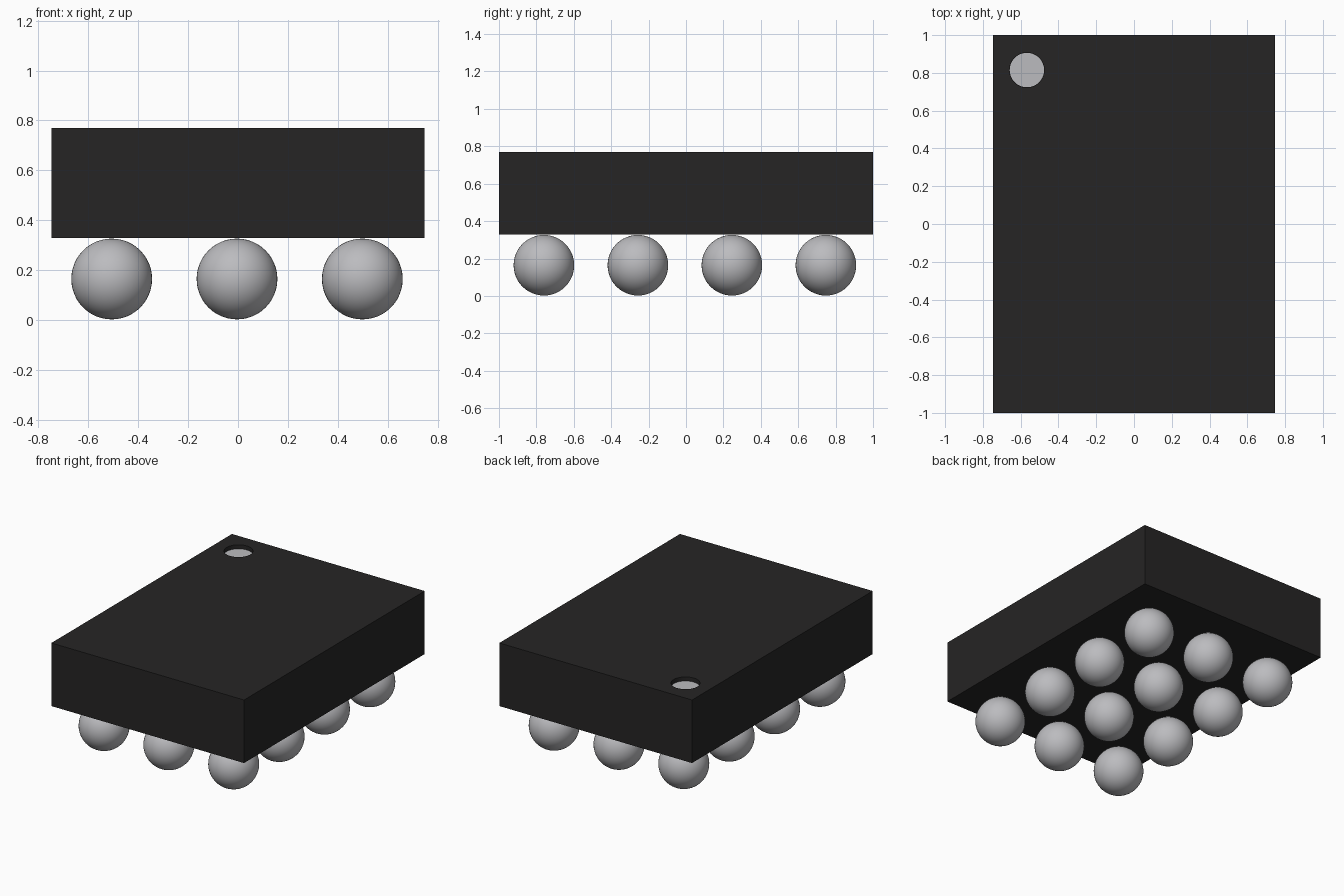
import bpy, math

if "Cube" in bpy.data.objects:
    bpy.data.objects.remove(bpy.data.objects["Cube"])

def material(name, rgb):
    m = bpy.data.materials.new(name)
    m.diffuse_color = (*rgb, 1)
    m.use_nodes = True
    m.node_tree.nodes["Principled BSDF"].inputs["Base Color"].default_value = m.diffuse_color
    return m

black = material("black_plastic", (0.019, 0.018, 0.018))
silver = material("silver_solder", (0.50, 0.50, 0.52))
HX, BOTTOM, TOP = 0.747, 0.328, 0.77
DOT = (-0.567, 0.815)
DOT_R, DOT_DEPTH = 0.092, 0.03

def cylinder(name, r, z0, z1):
    bpy.ops.mesh.primitive_cylinder_add(vertices=64, radius=r, depth=z1 - z0,
                                        location=(*DOT, (z0 + z1) / 2))
    o = bpy.context.object
    o.name = name
    return o

# package body with a round recess in one corner
bpy.ops.mesh.primitive_cube_add(size=1, location=(0, 0, (BOTTOM + TOP) / 2))
body = bpy.context.object
body.name = "package_body"
body.scale = (2 * HX, 2, TOP - BOTTOM)
bpy.ops.object.transform_apply(location=False, rotation=False, scale=True)
body.data.materials.append(black)

cutter = cylinder("recess_cutter", DOT_R, TOP - DOT_DEPTH, TOP + 0.1)
cutter.data.materials.append(black)
mod = body.modifiers.new("recess", 'BOOLEAN')
mod.operation = 'DIFFERENCE'
mod.solver = 'EXACT'
mod.object = cutter
bpy.context.view_layer.objects.active = body
bpy.ops.object.modifier_apply(modifier=mod.name)
bpy.data.objects.remove(cutter)

# pale marker disc on the recess floor
disc = cylinder("marker_disc", DOT_R - 0.001, TOP - DOT_DEPTH - 0.004, TOP - DOT_DEPTH + 0.002)
disc.data.materials.append(silver)

# solder balls, 3 x 4 grid
PITCH, R = 0.5025, 0.162
for i in range(3):
    for j in range(4):
        bpy.ops.mesh.primitive_uv_sphere_add(
            segments=48, ring_count=24, radius=R,
            location=((i - 1) * PITCH - 0.004, (j - 1.5) * PITCH - 0.006, 0.164))
        ball = bpy.context.object
        ball.name = f"solder_ball_{i}_{j}"
        ball.data.materials.append(silver)
        bpy.ops.object.shade_smooth()
